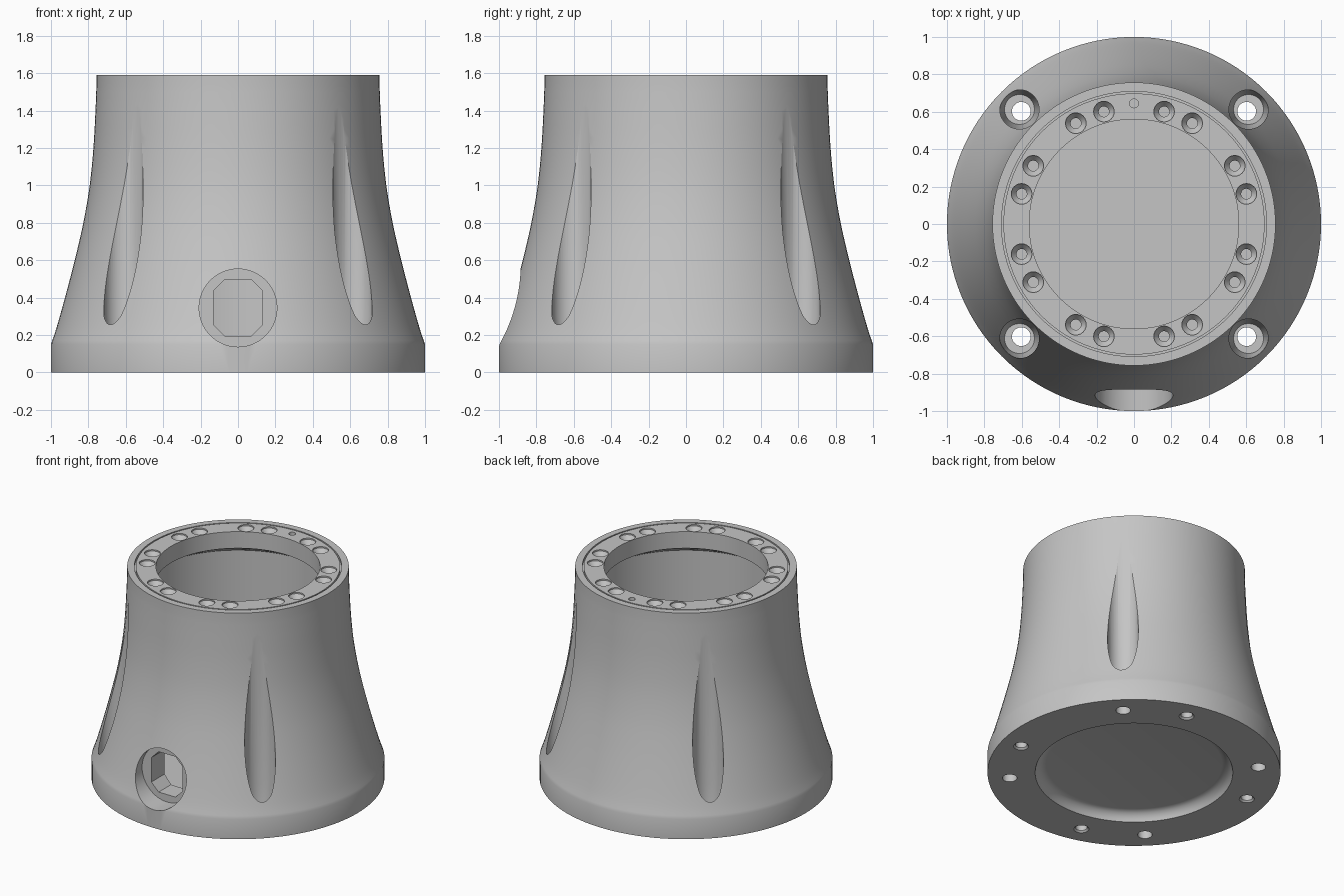
import bpy, bmesh
from math import cos, sin, radians, pi
from mathutils import Matrix, Vector

cube = bpy.data.objects.get("Cube")
if cube:
    bpy.data.objects.remove(cube)

grey = bpy.data.materials.new("cast_grey")
grey.use_nodes = True
tone = (0.56, 0.56, 0.56, 1)
grey.diffuse_color = tone
grey.node_tree.nodes["Principled BSDF"].inputs["Base Color"].default_value = tone


def lathe(bm, profile, segs, matrix=Matrix()):
    """Revolve (radius, height) points around z and add the solid to bm."""
    part = bmesh.new()
    verts = [part.verts.new((r, 0, z)) for r, z in profile]
    edges = [part.edges.new(pair) for pair in zip(verts, verts[1:])]
    bmesh.ops.spin(part, geom=verts + edges, angle=2 * pi, steps=segs,
                   axis=(0, 0, 1), cent=(0, 0, 0))
    bmesh.ops.remove_doubles(part, verts=part.verts, dist=1e-5)
    bmesh.ops.recalc_face_normals(part, faces=part.faces)
    part.transform(matrix)
    mesh = bpy.data.meshes.new("part")
    part.to_mesh(mesh)
    part.free()
    bm.from_mesh(mesh)
    bpy.data.meshes.remove(mesh)


def finish(bm, name):
    mesh = bpy.data.meshes.new(name)
    bm.to_mesh(mesh)
    bm.free()
    mesh.materials.append(grey)
    ob = bpy.data.objects.new(name, mesh)
    bpy.context.collection.objects.link(ob)
    return ob


def cut(body, bm, name):
    """Subtract the solids in bm from the body and drop the cutter."""
    cutter = finish(bm, name)
    cutter.hide_render = True
    mod = body.modifiers.new(name, "BOOLEAN")
    mod.operation, mod.solver, mod.object = "DIFFERENCE", "EXACT", cutter
    graph = bpy.context.evaluated_depsgraph_get()
    mesh = bpy.data.meshes.new_from_object(body.evaluated_get(graph))
    body.modifiers.clear()
    body.data = mesh
    bpy.data.objects.remove(cutter)


def smooth_path(pts, steps=4):
    """Catmull-Rom curve through the given points."""
    p = [Vector(q) for q in pts]
    p = [2 * p[0] - p[1]] + p + [2 * p[-1] - p[-2]]
    out = []
    for a, b, c, d in zip(p, p[1:], p[2:], p[3:]):
        for i in range(steps):
            t = i / steps
            out.append(tuple(0.5 * (2 * b + (c - a) * t + (2 * a - 5 * b + 4 * c - d) * t * t
                                    + (3 * b - a - 3 * c + d) * t ** 3)))
    return out + [tuple(pts[-1])]


def polar(radius, degrees):
    a = radians(degrees)
    return Matrix.Translation((radius * cos(a), radius * sin(a), 0))


# Flared hollow body: filleted underside recess, outer flare, top flange, cavity
TOP = 1.59
underside = [(0, 0.065), (0.6, 0.065), (0.62, 0.062), (0.64, 0.052), (0.655, 0.037),
             (0.667, 0.02), (0.675, 0), (1, 0)]
flare = smooth_path([(1, 0.15), (0.97, 0.24), (0.925, 0.4), (0.873, 0.6), (0.827, 0.8),
                     (0.793, 1.0), (0.773, 1.2), (0.762, 1.4), (0.757, 1.53)])
flange = [(0.757, TOP), (0.708, TOP), (0.708, TOP - 0.02), (0.698, TOP - 0.02), (0.698, TOP),
          (0.56, TOP), (0.56, 1.465), (0.7, 1.385), (0.7, 0.14), (0, 0.14)]
bm = bmesh.new()
lathe(bm, underside + flare + flange, 128)
body = finish(bm, "flared_housing")

# Corner scallops tapering to a deep seat
bm = bmesh.new()
scallop = [(0, 0.1), (0.08, 0.1), (0.105, 0.3), (0.105, 1.7), (0, 1.7)]
for i in range(4):
    lathe(bm, scallop, 48, polar(0.866, 45 + 90 * i))
cut(body, bm, "scallops")

# Through bolt holes and blind threaded holes in the underside
bm = bmesh.new()
through = [(0, -0.1), (0.05, -0.1), (0.05, 0.2), (0, 0.2)]
blind = [(0, -0.1), (0.052, -0.1), (0.052, 0), (0.04, 0.012), (0.04, 0.12), (0, 0.13)]
for i in range(4):
    lathe(bm, through, 32, polar(0.852, 45 + 90 * i))
    lathe(bm, blind, 24, polar(0.85, 75 + 90 * i))
cut(body, bm, "base_holes")

# Countersunk flange holes and one small locating hole
bm = bmesh.new()
screw = [(0, 1.3), (0.028, 1.3), (0.028, TOP - 0.045), (0.055, TOP - 0.01), (0.055, 1.7), (0, 1.7)]
for quarter in range(4):
    for offset in (15, 30, 60, 75):
        lathe(bm, screw, 24, polar(0.622, 90 * quarter + offset))
lathe(bm, [(0, 1.53), (0.024, 1.53), (0.024, 1.7), (0, 1.7)], 20, polar(0.645, 90))
cut(body, bm, "flange_holes")

# Round counterbore on the front
PORT_Z = 0.345
to_front = Matrix.Translation((0, 0, PORT_Z)) @ Matrix.Rotation(pi / 2, 4, "X")
bm = bmesh.new()
lathe(bm, [(0, 0.845), (0.208, 0.845), (0.208, 1.2), (0, 1.2)], 64, to_front)
cut(body, bm, "port_counterbore")

# Chamfered rectangular port into the cavity
bm = bmesh.new()
w, h, c = 0.13, 0.152, 0.06
outline = [(w, h - c), (w - c, h), (c - w, h), (-w, h - c),
           (-w, c - h), (c - w, -h), (w - c, -h), (w, c - h)]
face = bm.faces.new([bm.verts.new((x, -1.1, PORT_Z + z)) for x, z in outline])
grown = bmesh.ops.extrude_face_region(bm, geom=[face], use_keep_orig=True)
bmesh.ops.translate(bm, vec=(0, 0.6, 0),
                    verts=[v for v in grown["geom"] if isinstance(v, bmesh.types.BMVert)])
bmesh.ops.recalc_face_normals(bm, faces=bm.faces)
cut(body, bm, "port_opening")

# Smooth shading with sharp machined edges
bpy.ops.object.select_all(action="DESELECT")
body.select_set(True)
bpy.context.view_layer.objects.active = body
bpy.ops.object.shade_smooth_by_angle(angle=radians(30))
